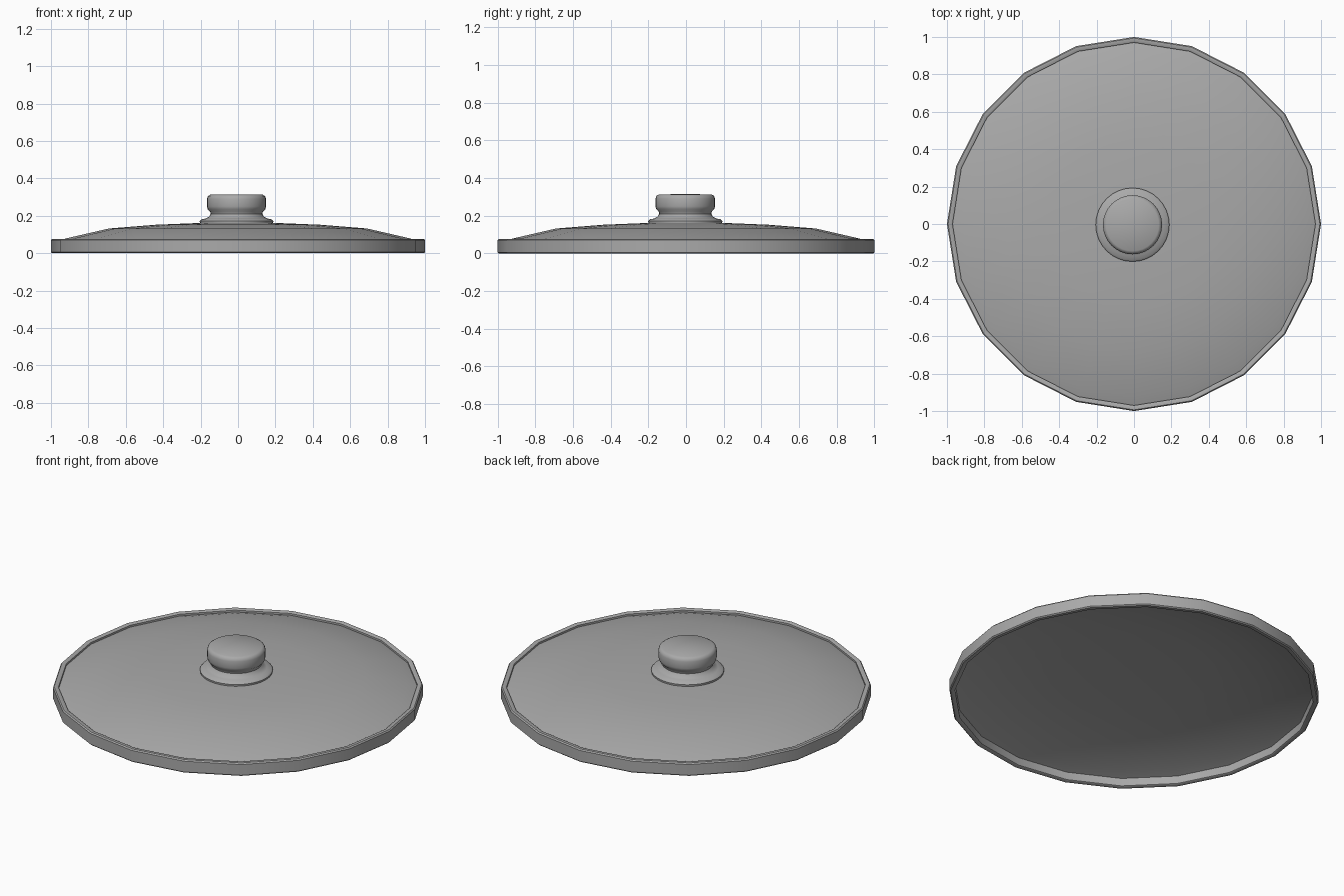
import bpy, bmesh, math
from mathutils import Matrix

cube = bpy.data.objects.get("Cube")
if cube:
    bpy.data.objects.remove(cube)

grey = bpy.data.materials.new("mid grey")
grey.use_nodes = True
colour = (0.4, 0.4, 0.4, 1)
grey.diffuse_color = colour
grey.node_tree.nodes["Principled BSDF"].inputs["Base Color"].default_value = colour


def lathe(name, profile, sides, closed=False, location=(0, 0, 0)):
    """Revolve an (r, z) profile about the z axis."""
    bm = bmesh.new()
    verts = [bm.verts.new((r, 0, z)) for r, z in profile]
    pairs = list(zip(verts, verts[1:]))
    if closed:
        pairs.append((verts[-1], verts[0]))
    edges = [bm.edges.new(p) for p in pairs]
    bmesh.ops.spin(bm, geom=verts + edges, cent=(0, 0, 0), axis=(0, 0, 1),
                   angle=math.tau, steps=sides, use_duplicate=False)
    bmesh.ops.remove_doubles(bm, verts=bm.verts, dist=0.0005)
    bmesh.ops.recalc_face_normals(bm, faces=bm.faces)
    mesh = bpy.data.meshes.new(name)
    bm.to_mesh(mesh)
    bm.free()
    mesh.materials.append(grey)
    obj = bpy.data.objects.new(name, mesh)
    obj.location = location
    bpy.context.collection.objects.link(obj)
    bpy.ops.object.select_all(action="DESELECT")
    obj.select_set(True)
    bpy.context.view_layer.objects.active = obj
    bpy.ops.object.shade_smooth_by_angle(angle=math.radians(40))
    return obj


# Band around the edge, with softened corners
lathe("rim", [(0.97, 0.004), (0.975, 0), (0.994, 0), (1, 0.006),
              (1, 0.07), (0.994, 0.077), (0.975, 0.077), (0.97, 0.073)],
      20, closed=True)

# Shallow domed plate held inside the band
dome = [(0, 0.163), (0.22, 0.161), (0.44, 0.152), (0.69, 0.132),
        (0.92, 0.079), (0.97, 0.062)]
under = [(r, z - 0.012) for r, z in reversed(dome)]
lathe("lid_dome", dome + under, 20)

# Flared, waisted handle
lathe("knob", [(0, 0.155), (0.195, 0.155), (0.197, 0.172), (0.188, 0.181),
               (0.165, 0.185), (0.147, 0.195), (0.138, 0.21), (0.141, 0.222),
               (0.154, 0.235), (0.158, 0.25), (0.158, 0.29), (0.153, 0.305),
               (0.14, 0.313), (0, 0.315)],
      32, location=(-0.008, -0.004, 0))
